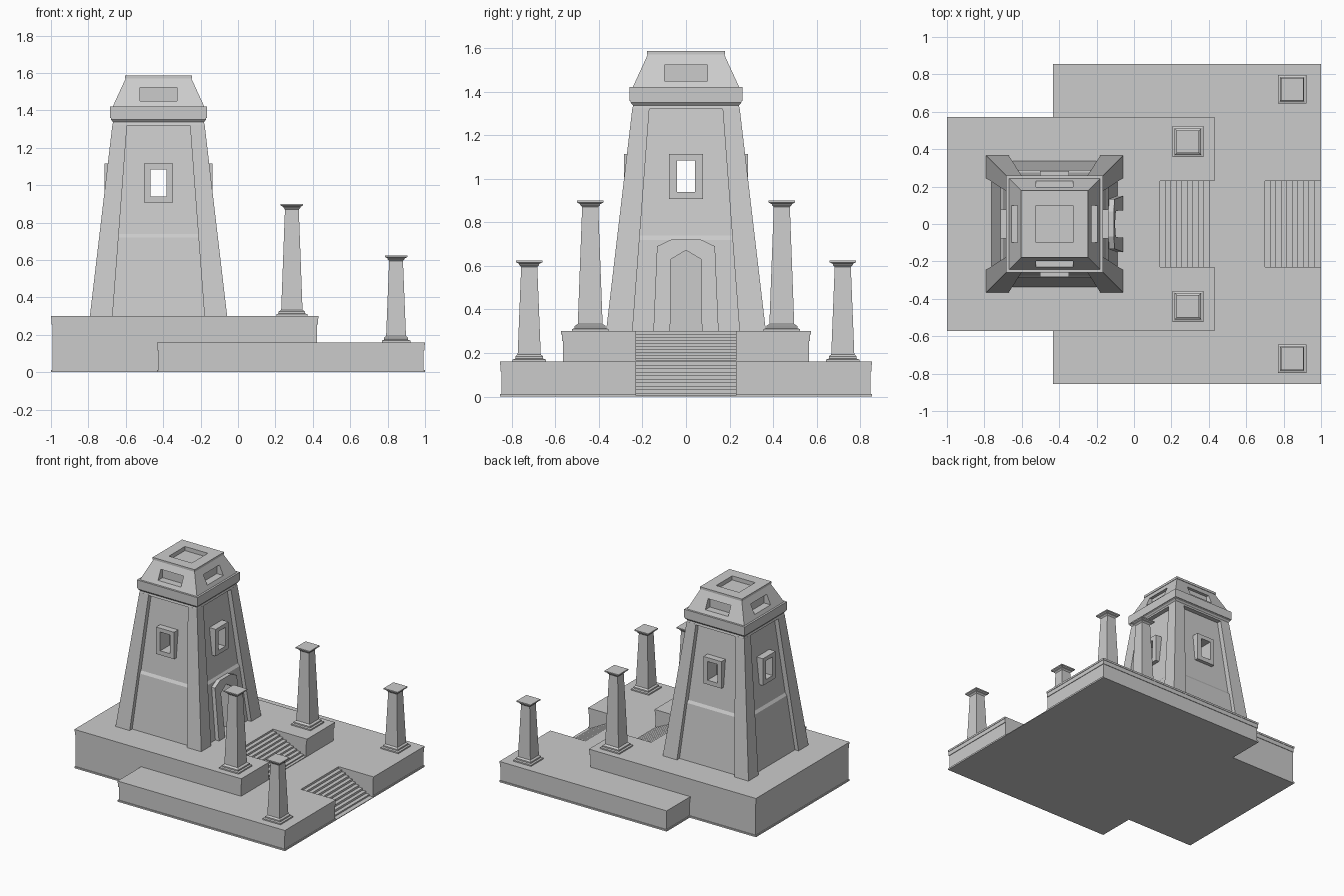
import bpy
import bmesh

old = bpy.data.objects.get("Cube")
if old:
    bpy.data.objects.remove(old, do_unlink=True)

stone = bpy.data.materials.new("grey_stone")
stone.use_nodes = True
stone.diffuse_color = (0.6, 0.6, 0.6, 1)
stone.node_tree.nodes["Principled BSDF"].inputs["Base Color"].default_value = (0.6, 0.6, 0.6, 1)

CX = -0.425      # tower centre along x
DECK = 0.30      # upper terrace height


def loft(name, rings):
    """Skin a stack of equal-length point rings and cap both ends."""
    bm = bmesh.new()
    loops = [[bm.verts.new(p) for p in ring] for ring in rings]
    n = len(loops[0])
    for a, b in zip(loops, loops[1:]):
        for i in range(n):
            j = (i + 1) % n
            bm.faces.new((a[i], a[j], b[j], b[i]))
    bm.faces.new(loops[0][::-1])
    bm.faces.new(loops[-1])
    bmesh.ops.recalc_face_normals(bm, faces=bm.faces)
    mesh = bpy.data.meshes.new(name)
    bm.to_mesh(mesh)
    bm.free()
    mesh.materials.append(stone)
    obj = bpy.data.objects.new(name, mesh)
    bpy.context.collection.objects.link(obj)
    return obj


def rect(x0, x1, y0, y1, z):
    return [(x0, y0, z), (x1, y0, z), (x1, y1, z), (x0, y1, z)]


def box(name, x0, x1, y0, y1, z0, z1):
    return loft(name, [rect(x0, x1, y0, y1, z0), rect(x0, x1, y0, y1, z1)])


def square_stack(name, x, y, profile):
    """Square plan, profile given as (half width, height)."""
    return loft(name, [rect(x - h, x + h, y - h, y + h, z) for h, z in profile])


def carve(obj, cutters):
    bpy.context.view_layer.objects.active = obj
    for c in cutters:
        c.hide_render = True
        mod = obj.modifiers.new("carve", "BOOLEAN")
        mod.operation = "DIFFERENCE"
        mod.solver = "EXACT"
        mod.object = c
        bpy.ops.object.modifier_apply(modifier=mod.name)


def discard(cutters):
    for c in cutters:
        bpy.data.objects.remove(c, do_unlink=True)


# Terraces with base strip, frieze band and lip, each with a recessed stair
def terrace(name, x0, x1, half_y, height, stair_x, stair_base):
    profile = [(0, 0), (0, 0.012), (0.007, 0.012), (0.007, height - 0.045),
               (0.003, height - 0.045), (0.003, height - 0.014),
               (0, height - 0.014), (0, height)]
    body = loft(name, [rect(x0 + i, x1 - i, -half_y + i, half_y - i, z) for i, z in profile])
    slot = box("slot_cutter", stair_x, x1 + 0.1, -0.23, 0.23, stair_base + 0.005, height + 0.1)
    carve(body, [slot])
    discard([slot])
    count, run = 10, 0.0294
    rise = (height - stair_base) / count
    outline = [(stair_x, stair_base)]
    for i in range(1, count):
        z = height - i * rise
        outline += [(stair_x + (i - 1) * run, z), (stair_x + i * run, z)]
    outline.append((stair_x + (count - 1) * run, stair_base))
    loft(name + "_stairs", [[(x, y, z) for x, z in outline] for y in (-0.23, 0.23)])


terrace("upper_terrace", -1.0, 0.43, 0.573, DECK, 0.138, 0.16)
terrace("lower_terrace", -0.433, 1.0, 0.855, 0.16, 0.70, 0.0)


# Free-standing pillars
def pillar(name, x, y, z0, z1, foot, shaft):
    square_stack(name, x, y, [
        (foot, z0), (foot, z0 + 0.01), (foot - 0.012, z0 + 0.014),
        (foot - 0.012, z0 + 0.024), (shaft, z0 + 0.034),
        (0.037, z1 - 0.03), (0.046, z1 - 0.02), (0.046, z1 - 0.016),
        (0.06, z1 - 0.009), (0.06, z1)])


for side, s in (("left", 1), ("right", -1)):
    pillar("upper_pillar_" + side, 0.288, s * 0.44, DECK, 0.90, 0.083, 0.057)
    pillar("lower_pillar_" + side, 0.845, s * 0.72, 0.16, 0.625, 0.076, 0.053)


# Tower: hollow core, windows through both axes and a pointed doorway
def slope(z):
    """Half width of the outer tower face at a height."""
    return 0.367 - (z - DECK) * 0.12 / 1.02


core = square_stack("tower_core", CX, 0, [
    (0.337, 0.29), (slope(0.72) - 0.029, 0.72),
    (slope(0.74) - 0.04, 0.74), (slope(1.33) - 0.035, 1.33)])
room = box("room_cutter", CX - 0.17, CX + 0.17, -0.17, 0.17, 0.25, 1.25)
tunnel_x = box("tunnel_x_cutter", CX - 0.5, CX + 0.5, -0.042, 0.042, 0.94, 1.085)
tunnel_y = box("tunnel_y_cutter", CX - 0.042, CX + 0.042, -0.5, 0.5, 0.94, 1.085)
arch = [(-0.073, 0.25), (0.073, 0.25), (0.07, 0.63), (0, 0.672), (-0.07, 0.63)]
door = loft("door_cutter", [[(x, y, z) for y, z in arch] for x in (CX + 0.1, CX + 0.6)])
carve(core, [room, tunnel_x, tunnel_y, door])

# Door surround leaning with the tower wall
surround = [(-0.15, 0.295), (0.15, 0.295), (0.133, 0.69), (0.066, 0.722),
            (-0.066, 0.722), (-0.133, 0.69)]
frame = loft("door_surround", [[(CX + slope(z) - d, y, z) for y, z in surround] for d in (0.1, 0)])
carve(frame, [door])

# Upright window frames
for side, s in (("front", -1), ("back", 1)):
    lo, hi = sorted((s * 0.2, s * 0.284))
    f = box("window_frame_" + side, CX - 0.077, CX + 0.077, lo, hi, 0.907, 1.115)
    carve(f, [tunnel_y])
for side, s in (("left", 1), ("right", -1)):
    lo, hi = sorted((CX + s * 0.2, CX + s * 0.288))
    f = box("window_frame_" + side, lo, hi, -0.077, 0.077, 0.907, 1.115)
    carve(f, [tunnel_x])
discard([room, tunnel_x, tunnel_y, door])

# Corner buttresses
for sx in (1, -1):
    for sy in (1, -1):
        rings = []
        for z, inner in ((0.295, 0.246), (1.325, 0.168)):
            outer = slope(z)
            xs = sorted((CX + sx * inner, CX + sx * outer))
            ys = sorted((sy * inner, sy * outer))
            rings.append(rect(*xs, *ys, z))
        loft("corner_buttress", rings)

# Cornice and hipped roof with niches on all sides and a sunken top
roof = square_stack("cornice_and_roof", CX, 0, [
    (slope(1.32), 1.32), (0.243, 1.337), (0.254, 1.35), (0.254, 1.358),
    (0.259, 1.358), (0.259, 1.422), (0.244, 1.422), (0.176, 1.57),
    (0.18, 1.57), (0.18, 1.587)])
cuts = [box("sunken_top_cutter", CX - 0.098, CX + 0.098, -0.098, 0.098, 1.555, 1.7)]
for s in (1, -1):
    lo, hi = sorted((s * 0.175, s * 0.4))
    cuts.append(box("niche_cutter", CX - 0.098, CX + 0.098, lo, hi, 1.45, 1.523))
    cuts.append(box("niche_cutter", CX + lo, CX + hi, -0.098, 0.098, 1.45, 1.523))
carve(roof, cuts)
discard(cuts)
